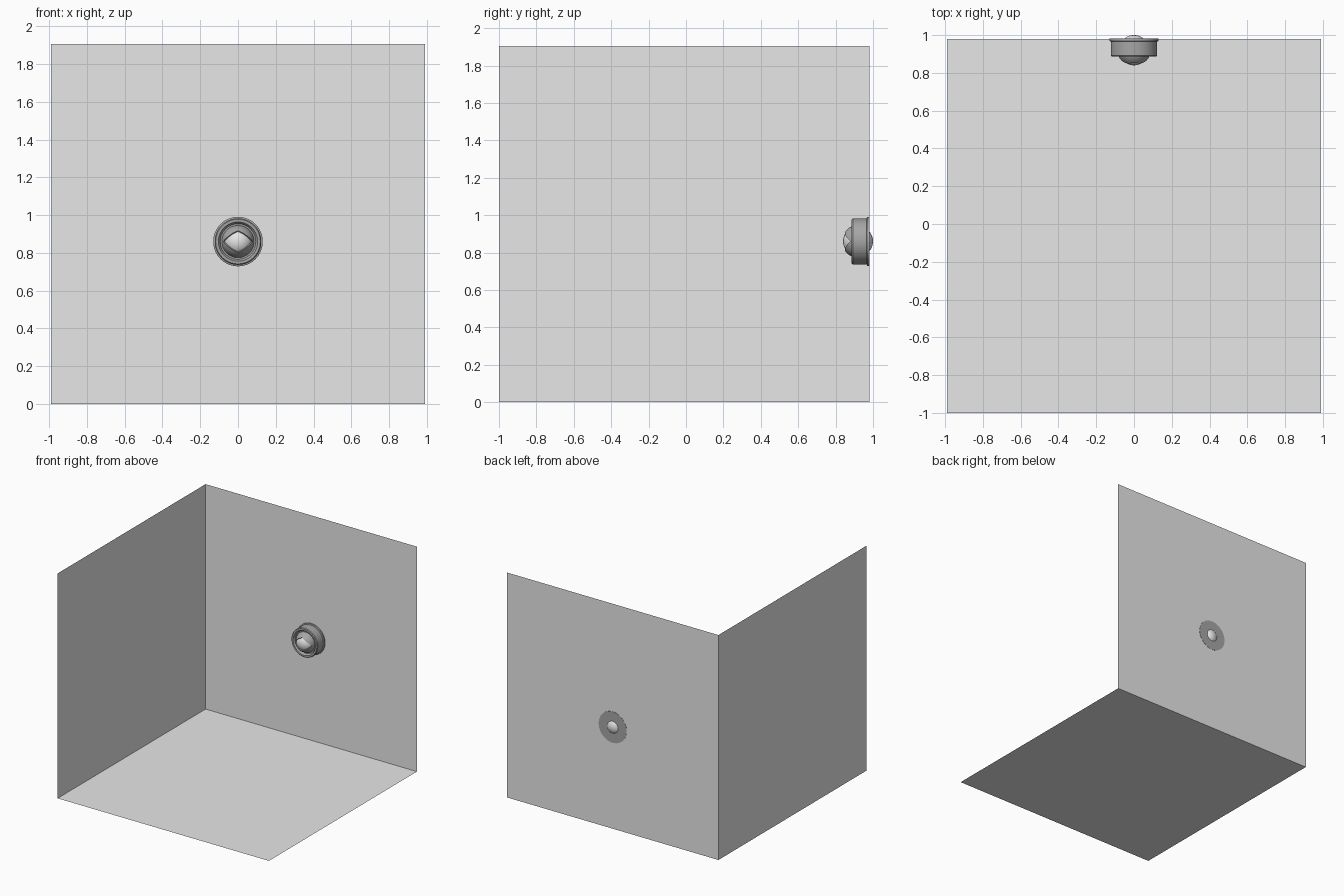
import bpy, bmesh, math
from mathutils import Vector

if "Cube" in bpy.data.objects:
    bpy.data.objects.remove(bpy.data.objects["Cube"])

CY, CZ = 0.92, 0.86      # eye centre (x = 0)
SEG = 64


def material(name, v):
    m = bpy.data.materials.new(name)
    m.diffuse_color = (v, v, v, 1)
    m.use_nodes = True
    m.node_tree.nodes["Principled BSDF"].inputs["Base Color"].default_value = m.diffuse_color
    return m


LIGHT = material("light grey", 0.8)
DARK = material("dark grey", 0.38)


def finish(name, bm, mat, smooth=False):
    me = bpy.data.meshes.new(name)
    bm.to_mesh(me)
    bm.free()
    ob = bpy.data.objects.new(name, me)
    bpy.context.collection.objects.link(ob)
    me.materials.append(mat)
    if smooth:
        bpy.context.view_layer.objects.active = ob
        ob.select_set(True)
        bpy.ops.object.shade_smooth_by_angle(angle=math.radians(35))
        ob.select_set(False)
    return ob


def plane(name, corners):
    bm = bmesh.new()
    bm.faces.new([bm.verts.new(c) for c in corners])
    finish(name, bm, LIGHT)


def rings(name, mat, loops):
    """Bridge closed rings of points, front centre outwards."""
    bm = bmesh.new()
    vs = [[bm.verts.new(p) for p in loop] for loop in loops]
    for a, b in zip(vs, vs[1:]):
        for i in range(SEG):
            j = (i + 1) % SEG
            bm.faces.new((a[i], a[j], b[j], b[i]))
    bmesh.ops.recalc_face_normals(bm, faces=bm.faces)
    return finish(name, bm, mat, True)


ANGLES = [2 * math.pi * i / SEG for i in range(SEG)]

# Room corner: floor, back wall, left wall
X, Y0, Y1, H = 0.99, -1.0, 0.98, 1.905
plane("floor", [(-X, Y0, 0), (X, Y0, 0), (X, Y1, 0), (-X, Y1, 0)])
plane("back_wall", [(-X, Y1, 0), (X, Y1, 0), (X, Y1, H), (-X, Y1, H)])
plane("left_wall", [(-X, Y0, 0), (-X, Y1, 0), (-X, Y1, H), (-X, Y0, H)])

# Round housing with wall flange, turned around the y axis
profile = [(0.07, 0.905), (0.094, 0.905), (0.1, 0.89), (0.104, 0.886), (0.118, 0.886),
           (0.123, 0.892), (0.123, 0.966), (0.131, 0.969), (0.131, 0.982), (0.045, 0.982)]
rings("housing", DARK, [[(r * math.cos(a), y, CZ + r * math.sin(a)) for a in ANGLES]
                        for r, y in profile])

# Eyeball
bm = bmesh.new()
bmesh.ops.create_uvsphere(bm, u_segments=48, v_segments=24, radius=0.08)
bmesh.ops.translate(bm, verts=bm.verts, vec=Vector((0, CY, CZ)))
finish("eyeball", bm, LIGHT, True)


# Eyelids: spherical shell with a rounded diamond opening
def lid_point(a, t, radius):
    c, s = abs(math.cos(a)), abs(math.sin(a))
    p = 1.25
    opening = ((c / 0.078) ** p + (s / 0.058) ** p) ** (-1 / p)
    start = math.asin(opening / 0.088)
    th = start + (math.radians(115) - start) * t
    return (radius * math.sin(th) * math.cos(a), CY - radius * math.cos(th),
            CZ + radius * math.sin(th) * math.sin(a))


steps = [(0, 0.077)] + [(i / 10, 0.087) for i in range(11)]
rings("eyelids", DARK, [[lid_point(a, t, r) for a in ANGLES] for t, r in steps])
